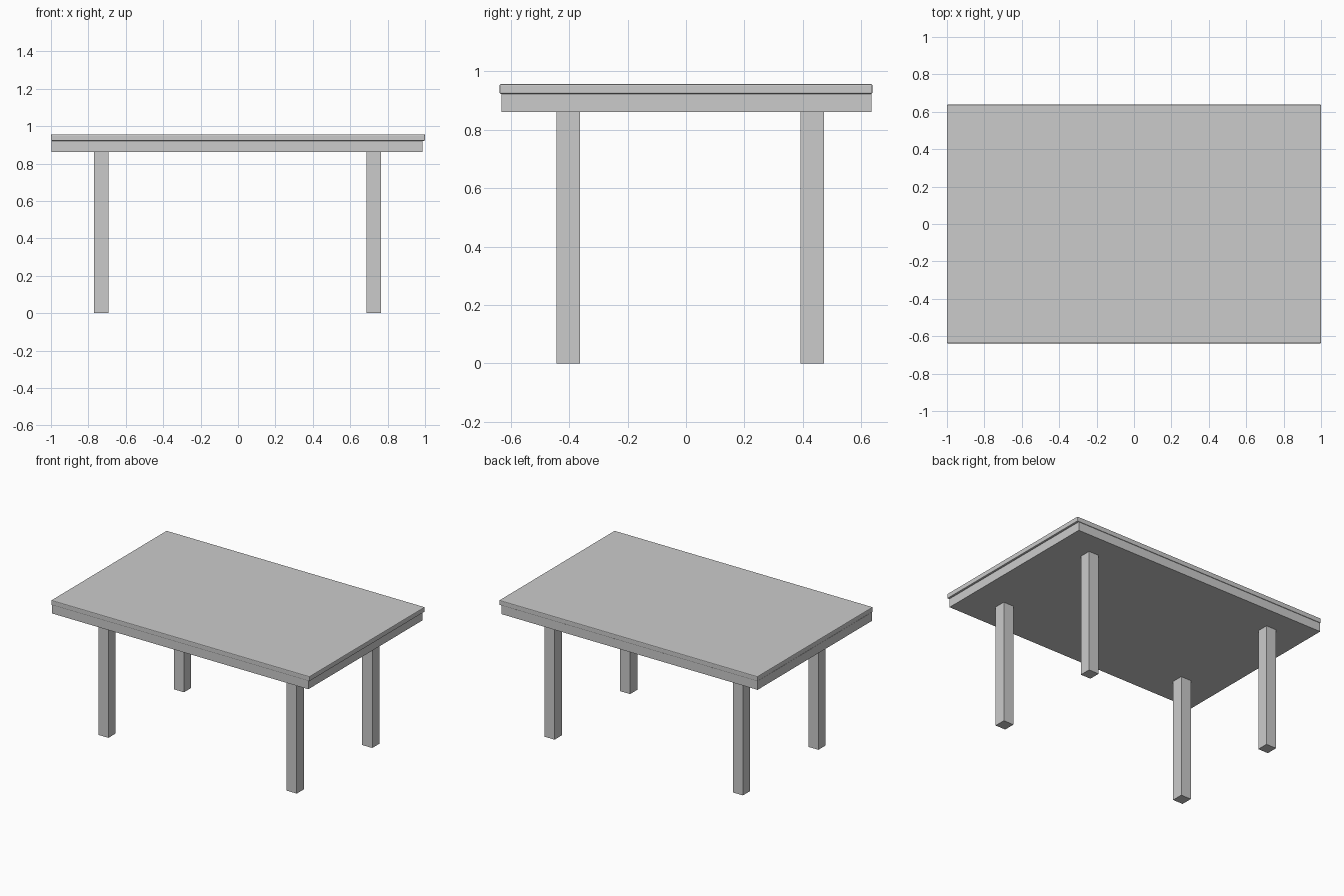
import bpy

if "Cube" in bpy.data.objects:
    bpy.data.objects.remove(bpy.data.objects["Cube"])


def box(name, x, y, z, bevel=0.0):
    """Box spanning the (min, max) ranges, with an optional small edge bevel."""
    bpy.ops.mesh.primitive_cube_add(size=1, location=[sum(r) / 2 for r in (x, y, z)])
    ob = bpy.context.object
    ob.name = name
    ob.scale = [r[1] - r[0] for r in (x, y, z)]
    bpy.ops.object.transform_apply(location=False, rotation=False, scale=True)
    if bevel:
        mod = ob.modifiers.new("edge_bevel", 'BEVEL')
        mod.width = bevel
        mod.segments = 2
    return ob


# Table top with softened edges
box("table_top", (-1.0, 1.0), (-0.638, 0.638), (0.922, 0.956), bevel=0.005)

# Slightly smaller slab beneath the top
box("under_slab", (-0.998, 0.986), (-0.631, 0.634), (0.861, 0.922))

# Four square legs
for side, x in (("left", -0.732), ("right", 0.726)):
    for end, y in (("front", -0.403), ("back", 0.432)):
        box(f"{end}_{side}_leg", (x - 0.039, x + 0.039),
            (y - 0.04, y + 0.04), (0.0, 0.865))
